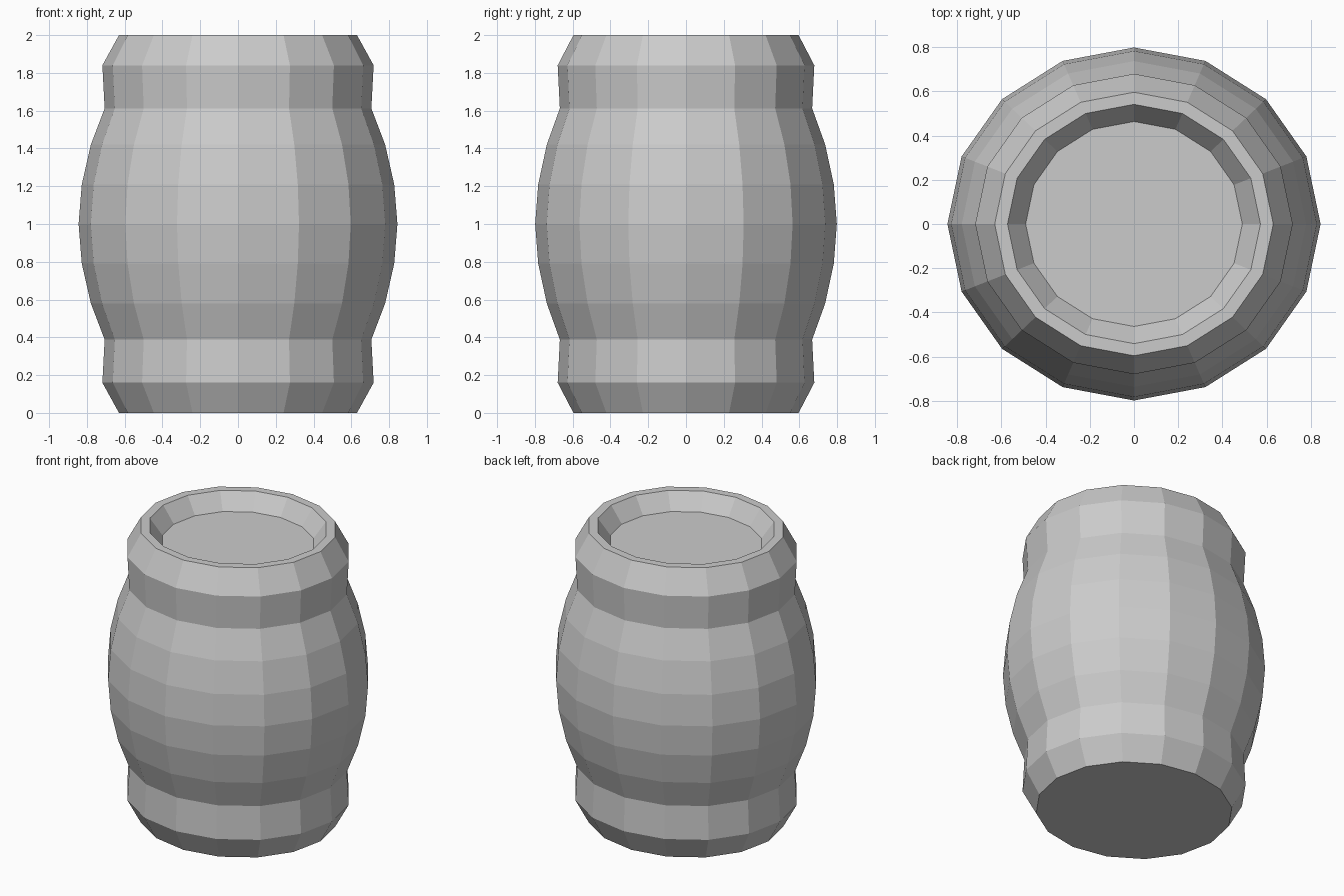
import bpy, bmesh, math

if "Cube" in bpy.data.objects:
    bpy.data.objects.remove(bpy.data.objects["Cube"])

SIDES = 16
Y_RATIO = 0.946  # barrel is slightly oval

# Profile (radius, z): base, lower band, bulging staves, upper band, rim, recessed lid
lower = [(0.63, 0.0), (0.718, 0.16), (0.706, 0.388), (0.779, 0.58), (0.827, 0.79)]
upper = [(r, 2.0 - z) for r, z in reversed(lower)]
profile = lower + [(0.844, 1.0)] + upper + [(0.572, 2.0), (0.49, 1.89)]

bm = bmesh.new()

# One ring of vertices per profile point
rings = []
for r, z in profile:
    angles = [2 * math.pi * i / SIDES for i in range(SIDES)]
    rings.append([bm.verts.new((r * math.cos(a), r * Y_RATIO * math.sin(a), z)) for a in angles])

# Side walls between neighbouring rings
for a, b in zip(rings, rings[1:]):
    for i in range(SIDES):
        j = (i + 1) % SIDES
        bm.faces.new((a[i], a[j], b[j], b[i]))

# Flat base and lid
bm.faces.new(list(reversed(rings[0])))
bm.faces.new(rings[-1])
bmesh.ops.recalc_face_normals(bm, faces=bm.faces)

mesh = bpy.data.meshes.new("barrel")
bm.to_mesh(mesh)
bm.free()
bpy.context.collection.objects.link(bpy.data.objects.new("barrel", mesh))
